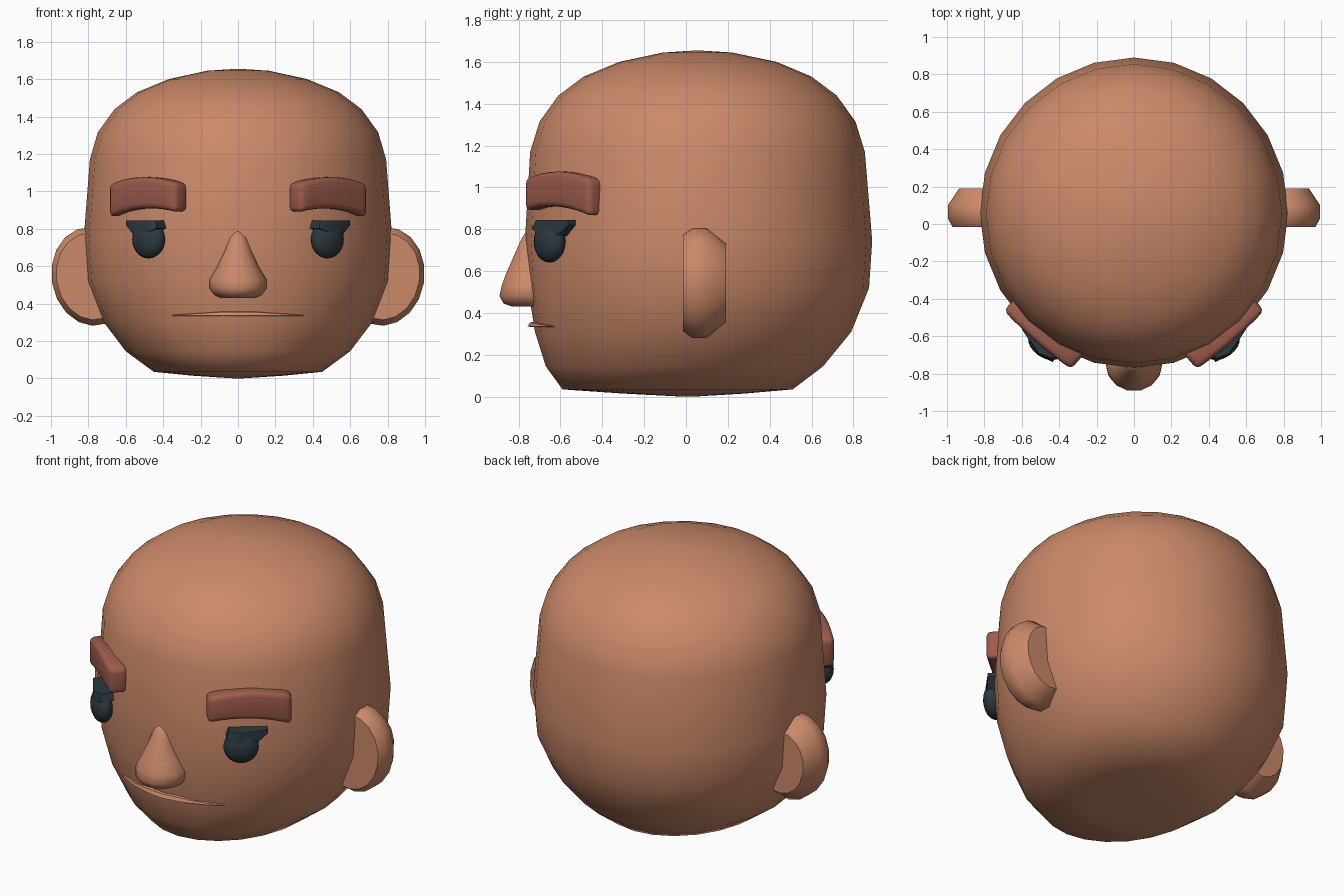
import bpy, bmesh, math
from mathutils import Vector, Matrix

cube = bpy.data.objects.get("Cube")
if cube:
    bpy.data.objects.remove(cube, do_unlink=True)


def material(name, rgb):
    m = bpy.data.materials.new(name)
    m.use_nodes = True
    m.diffuse_color = (*rgb, 1)
    m.node_tree.nodes["Principled BSDF"].inputs["Base Color"].default_value = (*rgb, 1)
    return m


skin = material("tan skin", (0.60, 0.252, 0.144))
brow_brown = material("reddish brown", (0.34, 0.107, 0.072))
eye_dark = material("dark slate", (0.026, 0.040, 0.050))


def finish(bm, name, mat, angle=180):
    bmesh.ops.recalc_face_normals(bm, faces=bm.faces)
    mesh = bpy.data.meshes.new(name)
    bm.to_mesh(mesh)
    bm.free()
    mesh.materials.append(mat)
    ob = bpy.data.objects.new(name, mesh)
    bpy.context.collection.objects.link(ob)
    bpy.ops.object.select_all(action='DESELECT')
    ob.select_set(True)
    bpy.context.view_layer.objects.active = ob
    bpy.ops.object.shade_smooth_by_angle(angle=math.radians(angle))
    return ob


def loft(name, rings, mat, angle=180):
    """Skin a stack of equal-length point loops and cap both ends."""
    bm = bmesh.new()
    loops = [[bm.verts.new(p) for p in ring] for ring in rings]
    n = len(loops[0])
    for a, b in zip(loops, loops[1:]):
        for i in range(n):
            j = (i + 1) % n
            bm.faces.new((a[i], a[j], b[j], b[i]))
    bm.faces.new(loops[0])
    bm.faces.new(loops[-1])
    return finish(bm, name, mat, angle)


def circle(n):
    return [(math.cos(i * math.tau / n), math.sin(i * math.tau / n)) for i in range(n)]


def oval_stack(name, rows, mat, sides, angle=180):
    """Rows of height, half width, front y, back y."""
    rings = [[Vector((w * c, (f + b) / 2 + (b - f) / 2 * s, z)) for c, s in circle(sides)]
             for z, w, f, b in rows]
    return loft(name, rings, mat, angle)


# Head
oval_stack("head", [
    (0.0, 0.02, -0.01, 0.03), (0.015, 0.25, -0.30, 0.28), (0.035, 0.45, -0.59, 0.51),
    (0.145, 0.60, -0.67, 0.655), (0.31, 0.725, -0.722, 0.79), (0.52, 0.81, -0.755, 0.875),
    (0.745, 0.825, -0.77, 0.89), (1.17, 0.792, -0.745, 0.855), (1.315, 0.75, -0.70, 0.81),
    (1.44, 0.66, -0.61, 0.72), (1.53, 0.54, -0.49, 0.60), (1.60, 0.37, -0.32, 0.435),
    (1.645, 0.165, -0.11, 0.22), (1.655, 0.01, 0.045, 0.065)], skin, 24)

# Nose
oval_stack("nose", [
    (0.43, 0.09, -0.83, -0.62), (0.445, 0.125, -0.875, -0.61), (0.48, 0.152, -0.895, -0.60),
    (0.53, 0.152, -0.885, -0.60), (0.59, 0.115, -0.862, -0.63), (0.68, 0.075, -0.822, -0.66),
    (0.75, 0.048, -0.79, -0.70), (0.79, 0.015, -0.765, -0.72)], skin, 14)

# Lip: thin wedge wrapped around the front of the face
sections = []
for i in range(-4, 5):
    x = i * 0.0875
    surface = 0.04 - 0.767 * math.sqrt(1 - (x / 0.74) ** 2)
    out = 0.025 * (1 - abs(i) / 4) + 0.006
    top = 0.338 + 0.022 * (1 - abs(i) / 4) - (0.005 if i == 0 else 0)
    sections.append([Vector((x, surface - out, 0.335)), Vector((x, surface + 0.05, 0.33)),
                     Vector((x, surface + 0.05, top + 0.01)), Vector((x, surface - out * 0.6, top))])
loft("upper_lip", sections, skin, 30)

for side, label in ((1, "left"), (-1, "right")):
    # Ear: tilted oval disc, narrower at the back
    tilt = math.radians(9)
    rings = []
    for y, k in ((-0.015, 0.88), (0.03, 1), (0.10, 1), (0.19, 0.72)):
        ring = []
        for c, s in circle(18):
            u, v = 0.215 * k * c, 0.265 * k * s
            ring.append(Vector((side * (0.782 + u * math.cos(tilt) + v * math.sin(tilt)), y,
                                0.545 - u * math.sin(tilt) + v * math.cos(tilt))))
        rings.append(ring)
    loft(label + "_ear", rings, skin, 45)

    # Local frame on the face: t runs outward, n points away from the head
    def place(center, degrees):
        a = math.radians(degrees)
        t = Vector((math.cos(a), math.sin(a), 0))
        n = Vector((math.sin(a), -math.cos(a), 0))

        def at(u, d, z):
            p = Vector(center) + t * u + n * d + Vector((0, 0, z))
            return Vector((side * p.x, p.y, p.z))
        return at

    # Eye
    at = place((0.478, -0.652, 0.742), 36)
    bm = bmesh.new()
    bmesh.ops.create_uvsphere(bm, u_segments=20, v_segments=12, radius=1)
    for v in bm.verts:
        v.co = at(v.co.x * 0.1, v.co.y * 0.06, v.co.z * 0.101)
    finish(bm, label + "_eye", eye_dark)

    # Eyelid with a pointed outer lash
    bm = bmesh.new()
    for u, z, depth in ((-0.07, 0.102, 0.03), (-0.085, 0.06, 0.045), (0.0, 0.102, 0.05),
                        (0.0, 0.03, 0.055), (0.15, 0.102, 0.0), (0.15, 0.078, 0.0),
                        (0.085, 0.025, 0.02)):
        bm.verts.new(at(u, depth, z))
        bm.verts.new(at(u, -0.045, z))
    bmesh.ops.convex_hull(bm, input=bm.verts)
    finish(bm, label + "_eyelid", eye_dark, 30)

    # Eyebrow: arched bar with rounded edges
    at = place((0.483, -0.582, 0.98), 41)
    rings = []
    for i in range(-4, 5):
        s = i / 4
        drop = -0.035 * s * s - 0.008 * s
        bulge = -0.012 * s * s
        half = 0.084 + 0.006 * s
        rings.append([at(0.238 * s, d + bulge, z * half + drop + 0.012)
                      for d, z in ((0.062, -1), (0.062, 1), (-0.045, 1), (-0.045, -1))])
    brow = loft(label + "_eyebrow", rings, brow_brown)
    bevel = brow.modifiers.new("rounded edges", 'BEVEL')
    bevel.width = 0.028
    bevel.segments = 3
    bevel.limit_method = 'ANGLE'
    bevel.angle_limit = math.radians(50)
